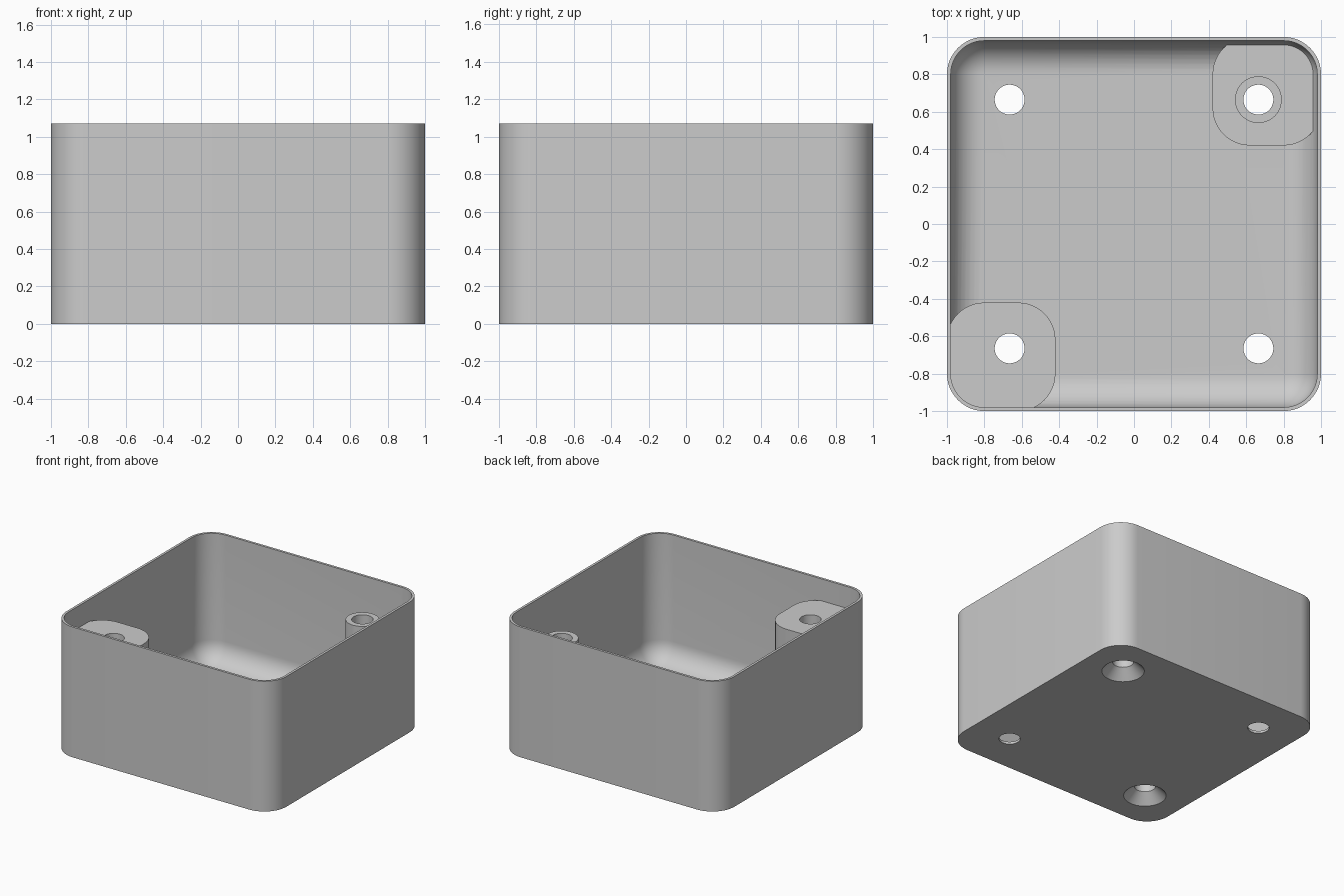
import bpy, bmesh, math

HEIGHT, WALL, CORNER = 1.07, 0.02, 0.2
POST_TOP, PAD_TOP = 0.89, 0.11
HOLE_POS, HOLE_R, SINK_R, TUBE_R = 0.665, 0.08, 0.16, 0.125

cube = bpy.data.objects.get("Cube")
if cube:
    bpy.data.objects.remove(cube, do_unlink=True)

grey = bpy.data.materials.new("plain_grey")
grey.use_nodes = True
grey.diffuse_color = (0.6, 0.6, 0.6, 1)
grey.node_tree.nodes["Principled BSDF"].inputs["Base Color"].default_value = (0.6, 0.6, 0.6, 1)


def rounded_square(half, radius, steps=12):
    """Outline of a square with rounded corners; a full radius gives a circle."""
    points = []
    for quarter in range(4):
        middle = math.pi / 4 + quarter * math.pi / 2
        cx = math.copysign(half - radius, math.cos(middle))
        cy = math.copysign(half - radius, math.sin(middle))
        for i in range(steps + 1):
            a = (quarter + i / steps) * math.pi / 2
            points.append((cx + radius * math.cos(a), cy + radius * math.sin(a)))
    return points


def loft(name, sections, centre=(0, 0)):
    """Closed solid through stacked (z, half width, corner radius) sections."""
    bm = bmesh.new()
    rings = [[bm.verts.new((x + centre[0], y + centre[1], z)) for x, y in rounded_square(half, r)]
             for z, half, r in sections]
    n = len(rings[0])
    for low, high in zip(rings, rings[1:]):
        for i in range(n):
            j = (i + 1) % n
            bm.faces.new((low[i], low[j], high[j], high[i]))
    bm.faces.new(rings[0][::-1])
    bm.faces.new(rings[-1])
    bmesh.ops.remove_doubles(bm, verts=bm.verts, dist=1e-5)
    bmesh.ops.recalc_face_normals(bm, faces=bm.faces)
    mesh = bpy.data.meshes.new(name)
    bm.to_mesh(mesh)
    bm.free()
    mesh.materials.append(grey)
    obj = bpy.data.objects.new(name, mesh)
    bpy.context.collection.objects.link(obj)
    return obj


def subtract(target, cutter):
    """Cut one solid from another and discard the cutter."""
    mod = target.modifiers.new("cut", 'BOOLEAN')
    mod.operation, mod.solver, mod.object = 'DIFFERENCE', 'EXACT', cutter
    bpy.context.view_layer.objects.active = target
    bpy.ops.object.modifier_apply(modifier=mod.name)
    bpy.data.objects.remove(cutter, do_unlink=True)


# Outer shell with rounded vertical corners
box = loft("open_box", [(0, 1, CORNER), (HEIGHT, 1, CORNER)])

# Cavity with a filleted floor edge
inner, inner_r, fillet = 1 - WALL, CORNER - WALL, 0.175
sections = []
for i in range(11):
    a = i / 10 * math.pi / 2
    inset = fillet * (1 - math.sin(a))
    sections.append((WALL + fillet * (1 - math.cos(a)), inner - inset, inner_r - inset))
cavity = loft("cavity", sections + [(HEIGHT + 0.1, inner, inner_r)])

# Tall corner post, low corner pad and screw tube are left standing in the cavity
block = (0.29, CORNER)
subtract(cavity, loft("corner_post", [(-0.1, *block), (POST_TOP, *block)], (-0.71, -0.71)))
subtract(cavity, loft("corner_pad", [(-0.1, *block), (PAD_TOP, *block)], (0.71, 0.71)))
subtract(cavity, loft("screw_tube", [(-0.1, TUBE_R, TUBE_R), (POST_TOP, TUBE_R, TUBE_R)],
                      (HOLE_POS, HOLE_POS)))
subtract(box, cavity)

# Screw holes: countersunk from below under the posts, plain at the other corners
for sx in (-1, 1):
    for sy in (-1, 1):
        mouth = SINK_R if sx == sy else HOLE_R
        depth = SINK_R - HOLE_R
        drill = [(-0.1, mouth, mouth), (0, mouth, mouth),
                 (depth, HOLE_R, HOLE_R), (HEIGHT + 0.2, HOLE_R, HOLE_R)]
        if sx != sy:
            drill = [drill[0], drill[-1]]
        subtract(box, loft("drill", drill, (sx * HOLE_POS, sy * HOLE_POS)))

# Smooth curved walls, crisp rims
bpy.ops.object.select_all(action='DESELECT')
box.select_set(True)
bpy.context.view_layer.objects.active = box
bpy.ops.object.shade_smooth_by_angle(angle=math.radians(30))
